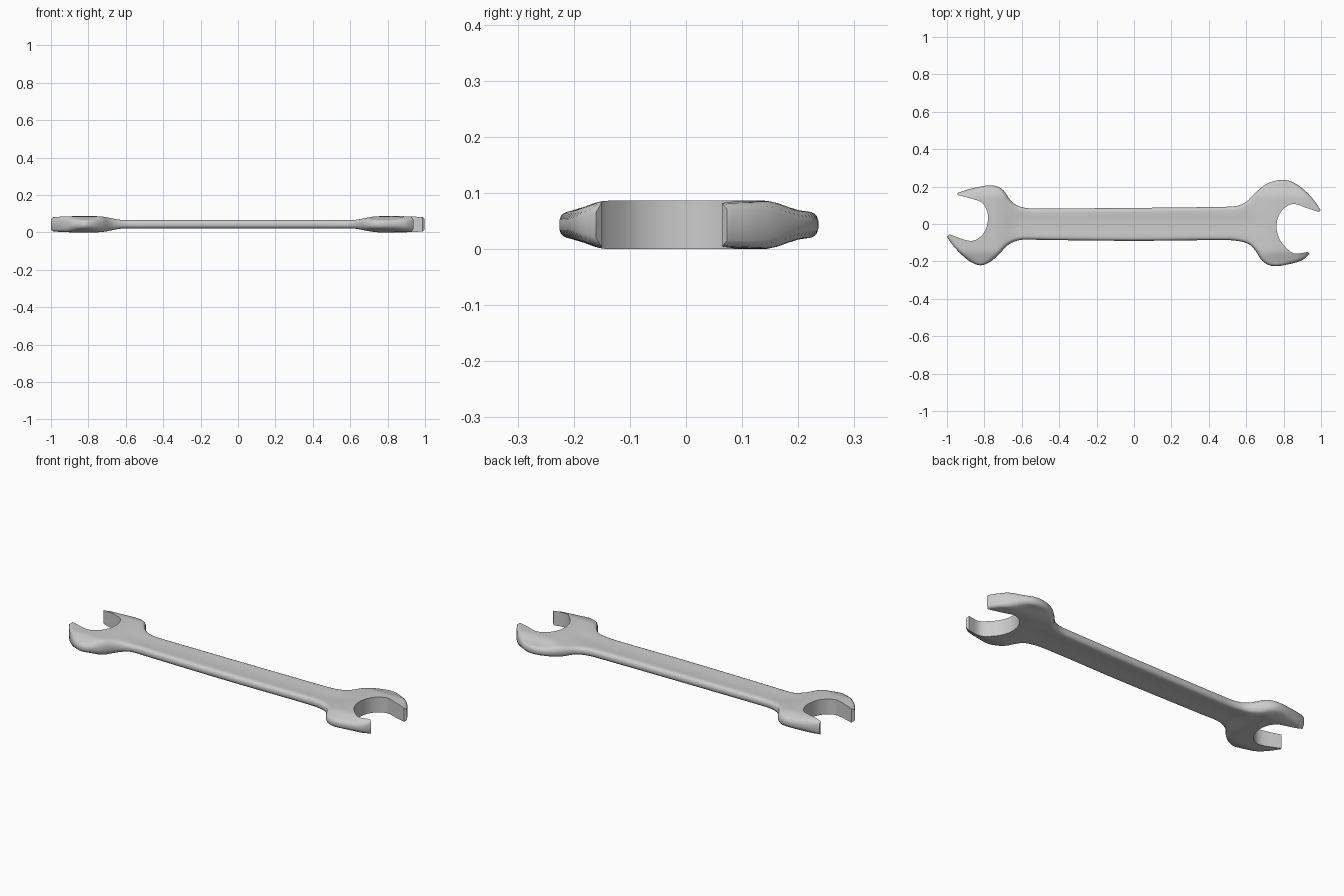
import bpy, bmesh, math
from mathutils import Vector
from mathutils.geometry import delaunay_2d_cdt, intersect_point_line

if "Cube" in bpy.data.objects:
    bpy.data.objects.remove(bpy.data.objects["Cube"])

# Plan outline: two rounded outer flanks and two jaw openings, clockwise
upper_flank = [(-.944, .166), (-.88, .187), (-.783, .206), (-.735, .202), (-.698, .18), (-.666, .134),
               (-.634, .104), (-.58, .086), (-.5, .083), (0, .086), (.48, .092), (.55, .097), (.60, .118),
               (.644, .162), (.70, .209), (.75, .23), (.81, .235), (.858, .219), (.917, .176),
               (.965, .123), (.998, .073)]
right_jaw = [(.987, .064), (.922, .086), (.853, .107), (.805, .086), (.773, .043), (.762, -.02),
             (.778, -.08), (.81, -.123), (.855, -.157), (.928, -.15)]
lower_flank = [(.939, -.16), (.90, -.193), (.832, -.214), (.741, -.225), (.687, -.198), (.65, -.144),
               (.612, -.107), (.55, -.09), (.48, -.086), (0, -.09), (-.5, -.085), (-.58, -.083),
               (-.628, -.09), (-.676, -.114), (-.725, -.166), (-.773, -.205), (-.82, -.221),
               (-.869, -.205), (-.912, -.173), (-.965, -.118), (-1, -.07)]
left_jaw = [(-.988, -.055), (-.88, -.09), (-.837, -.08), (-.80, -.043), (-.783, .005),
            (-.783, .059), (-.81, .112), (-.85, .13), (-.944, .155)]


def smooth_path(pts, step=.013):
    p = [Vector(q) for q in pts]
    n = len(p)
    tan = [(p[min(i + 1, n - 1)] - p[max(i - 1, 0)]).normalized() for i in range(n)]
    out = []
    for i in range(n - 1):
        length = (p[i + 1] - p[i]).length
        k = max(1, round(length / step))
        for j in range(k):
            t = j / k
            a, b = 2*t**3 - 3*t**2 + 1, t**3 - 2*t**2 + t
            c, d = 3*t**2 - 2*t**3, t**3 - t**2
            out.append(a*p[i] + b*length*tan[i] + c*p[i + 1] + d*length*tan[i + 1])
    return out + [p[-1]]


def sstep(a, b, v):
    t = min(1, max(0, (v - a) / (b - a)))
    return t * t * (3 - 2 * t)


flanks = [smooth_path(upper_flank), smooth_path(lower_flank)]
jaws = [smooth_path(right_jaw), smooth_path(left_jaw)]
loop = flanks[0] + jaws[0] + flanks[1] + jaws[1]
flank_segs = [(f[i], f[i + 1]) for f in flanks for i in range(len(f) - 1)]
loop_segs = [(loop[i], loop[(i + 1) % len(loop)]) for i in range(len(loop))]


def dist(q, segs):
    best = .1
    for a, b in segs:
        if abs(a.x - q.x) > .1 or abs(a.y - q.y) > .1:
            continue
        u = b - a
        t = min(1, max(0, (q - a).dot(u) / max(u.length_squared, 1e-12)))
        best = min(best, (a + u * t - q).length)
    return best


def half_thickness(q):
    x, y = abs(q.x), abs(q.y)
    head = .043 - .019 * sstep(.14, .215, y) - .004 * sstep(.88, 1, x)
    shank = .022 - .003 * max(0, 1 - (y / .06) ** 2)
    h = shank + (head - shank) * sstep(.6, .755, x)
    edge = .32 + .4 * sstep(.86, .98, x)
    t = min(1, dist(q, flank_segs) / .02)
    return h * (edge + (1 - edge) * math.sqrt(1 - (1 - t) ** 2))


# Interior points: rings along the rounded flanks, then a regular grid
points = list(loop)
for off in (.0025, .007, .013, .021):
    for a, b in flank_segs:
        u = (b - a).normalized()
        q = (a + b) / 2 + Vector((u.y, -u.x)) * off
        if dist(q, loop_segs) > off * .93:
            points.append(q)
for i in range(-55, 56):
    for j in range(-14, 15):
        q = Vector((i * .018, j * .018))
        if dist(q, flank_segs) > .03 and dist(q, loop_segs) > .006:
            points.append(q)

verts, _, faces, *_ = delaunay_2d_cdt(points, [], [list(range(len(loop)))], 1, 1e-6)

# Lift the plan into top and bottom skins and join them with a wall
bm = bmesh.new()
used = {i for f in faces for i in f}
heights = {i: half_thickness(verts[i]) for i in used}
top = {i: bm.verts.new((*verts[i], heights[i])) for i in used}
bot = {i: bm.verts.new((*verts[i], -heights[i])) for i in used}
sides = {}
for f in faces:
    bm.faces.new([top[i] for i in f])
    bm.faces.new([bot[i] for i in reversed(f)])
    for k in range(len(f)):
        sides[(f[k], f[k - 1])] = 1
for a, b in sides:
    if (b, a) not in sides:
        bm.faces.new([top[a], top[b], bot[b], bot[a]])
bmesh.ops.recalc_face_normals(bm, faces=bm.faces)
low = min(v.co.z for v in bm.verts)
bmesh.ops.translate(bm, verts=bm.verts, vec=(0, 0, -low))

mesh = bpy.data.meshes.new("open_end_wrench")
bm.to_mesh(mesh)
bm.free()
wrench = bpy.data.objects.new("open_end_wrench", mesh)
bpy.context.collection.objects.link(wrench)
bpy.context.view_layer.objects.active = wrench
wrench.select_set(True)
bpy.ops.object.shade_smooth_by_angle(angle=math.radians(45))
